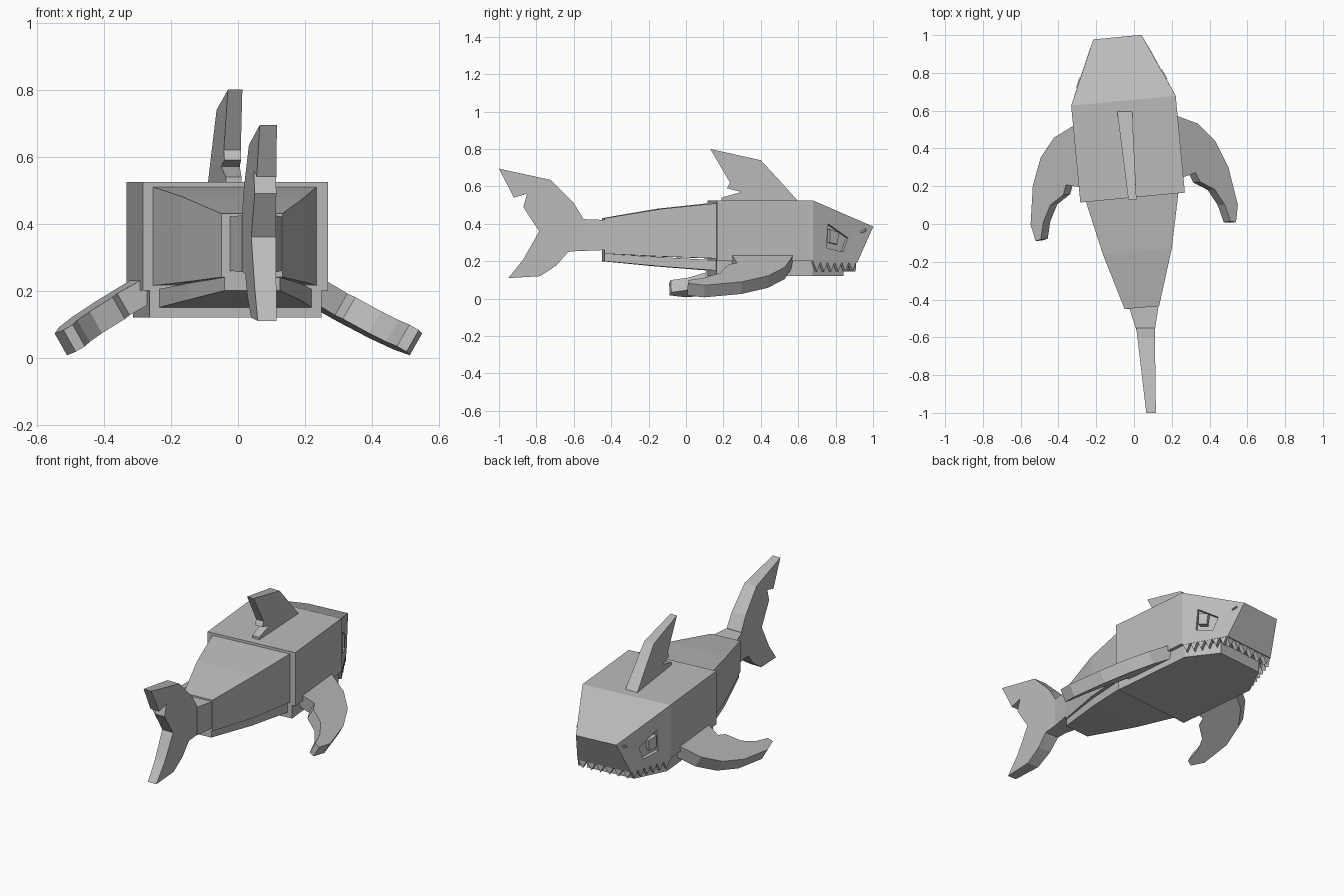
import bpy, bmesh
from math import radians
from mathutils import Matrix, Vector

if "Cube" in bpy.data.objects:
    bpy.data.objects.remove(bpy.data.objects["Cube"], do_unlink=True)

grey = bpy.data.materials.new("plain grey")
grey.use_nodes = True
grey.diffuse_color = (0.5, 0.5, 0.5, 1)
grey.node_tree.nodes["Principled BSDF"].inputs["Base Color"].default_value = (0.5, 0.5, 0.5, 1)

# The front half is turned a little, as if swimming
TURN = Matrix.Translation((-0.0075, 0.14, 0)) @ Matrix.Rotation(radians(5.4), 4, "Z")
STILL = Matrix()


def loft(name, rings, frame=STILL):
    """Skin matching closed rings of points and cap both ends."""
    bm = bmesh.new()
    loops = [[bm.verts.new(p) for p in ring] for ring in rings]
    n = len(loops[0])
    for a, b in zip(loops, loops[1:]):
        for i in range(n):
            j = (i + 1) % n
            bm.faces.new((a[i], a[j], b[j], b[i]))
    bm.faces.new(loops[0][::-1])
    bm.faces.new(loops[-1])
    bmesh.ops.recalc_face_normals(bm, faces=bm.faces)
    mesh = bpy.data.meshes.new(name)
    bm.to_mesh(mesh)
    bm.free()
    mesh.materials.append(grey)
    ob = bpy.data.objects.new(name, mesh)
    ob.matrix_world = frame
    bpy.context.collection.objects.link(ob)
    return ob


def section(left, right, y_left, y_right, low, high):
    return [(left, y_left, low), (right, y_right, low), (right, y_right, high), (left, y_left, high)]


def straight(half, y, low, high):
    return section(-half, half, y, y, low, high)


def blade(name, profile, thickness, frame=STILL):
    """Upright fin: (y, z) profile, thickness(y, z) gives its x limits."""
    sides = [[(thickness(y, z)[s], y, z) for y, z in profile] for s in (0, 1)]
    return loft(name, sides, frame)


def mix(t, a, b):
    t = min(max(t, 0), 1)
    return a + (b - a) * t


# Main body, with a slightly narrower belly below
loft("body", [straight(0.278, 0, 0.2, 0.525), straight(0.278, 0.515, 0.2, 0.525)], TURN)
loft("belly", [straight(0.258, 0, 0.12, 0.2), straight(0.258, 0.515, 0.12, 0.2)], TURN)

# Wedge head with a raked-back snout face, and the lower jaw
head = loft("head", [
    straight(0.278, 0.515, 0.19, 0.525),
    [(-0.17, 0.762, 0.19), (0.17, 0.762, 0.19), (0.128, 0.853, 0.385), (-0.128, 0.853, 0.385)],
], TURN)
loft("lower_jaw", [straight(0.258, 0.515, 0.12, 0.2), straight(0.15, 0.69, 0.12, 0.2)], TURN)


# Teeth hang from the edge of the upper jaw
def teeth(name, start, end, count):
    start, end = Vector(start), Vector(end)
    step = (end - start) / count
    inward = Vector((-step.y, step.x, 0)).normalized() * 0.025
    for i in range(count):
        a = start + step * i
        tip = a + step * 0.5 - Vector((0, 0, 0.05))
        ring = [a, a + step, tip]
        loft(f"{name}_{i + 1}", [ring, [p + inward for p in ring]], TURN)


teeth("left_tooth", (0.276, 0.517, 0.195), (0.17, 0.757, 0.195), 6)
teeth("front_tooth", (0.17, 0.757, 0.195), (-0.17, 0.757, 0.195), 6)
teeth("right_tooth", (-0.17, 0.757, 0.195), (-0.276, 0.517, 0.195), 6)


# Eyes and nostrils, set in sockets on the slanting cheeks
def cheek_prism(name, outline, side, deep, out):
    def place(y, z, d):
        return (side * (0.278 - 0.444 * (y - 0.515) + 0.914 * d), y + 0.406 * d, z)
    return loft(name, [[place(y, z, d) for y, z in outline] for d in (deep, out)], TURN)


SOCKET = [(0.60, 0.40), (0.711, 0.325), (0.682, 0.25), (0.59, 0.27)]
PUPIL = [(0.606, 0.37), (0.657, 0.355), (0.65, 0.29), (0.606, 0.30)]
NOSTRIL = [(0.785, 0.36), (0.812, 0.375), (0.812, 0.36), (0.785, 0.35)]
for side, label in ((1, "left"), (-1, "right")):
    for part, outline, deep in (("eye_socket", SOCKET, -0.02), ("nostril", NOSTRIL, -0.012)):
        cutter = cheek_prism(f"{label}_{part}_cutter", outline, side, deep, 0.05)
        cutter.hide_render = True
        cutter.hide_set(True)
        cut = head.modifiers.new(f"{label}_{part}", "BOOLEAN")
        cut.object = cutter
        cut.operation = "DIFFERENCE"
        cut.solver = "EXACT"
    cheek_prism(f"{label}_eye", PUPIL, side, -0.025, 0.006)

# Bake the cuts into the head and drop the cutters
bpy.context.view_layer.update()
graph = bpy.context.evaluated_depsgraph_get()
carved = bpy.data.meshes.new_from_object(head.evaluated_get(graph))
head.modifiers.clear()
head.data = carved
for ob in [o for o in bpy.data.objects if o.name.endswith("_cutter")]:
    bpy.data.objects.remove(ob, do_unlink=True)

# Tapering rear body in an upper and a lower piece
loft("rear_body", [
    section(-0.255, 0.235, 0.12, 0.165, 0.215, 0.51),
    section(-0.165, 0.20, -0.16, -0.13, 0.225, 0.48),
    section(-0.05, 0.133, -0.45, -0.435, 0.24, 0.43),
])
loft("rear_belly", [
    section(-0.235, 0.22, 0.12, 0.165, 0.15, 0.205),
    section(-0.15, 0.185, -0.16, -0.13, 0.172, 0.222),
    section(-0.04, 0.125, -0.45, -0.435, 0.20, 0.24),
])

# Tail stalk and crescent tail fin
loft("tail_stalk", [
    section(-0.03, 0.132, -0.43, -0.42, 0.26, 0.42),
    section(0.012, 0.112, -0.56, -0.55, 0.255, 0.425),
])
TAIL = [(-0.55, 0.43), (-0.60, 0.51), (-0.725, 0.635), (-1.0, 0.695), (-0.92, 0.54), (-0.85, 0.56),
        (-0.87, 0.49), (-0.785, 0.36), (-0.87, 0.21), (-0.95, 0.11), (-0.78, 0.12), (-0.69, 0.18),
        (-0.63, 0.25), (-0.55, 0.257)]


def tail_width(y, z):
    t = (-0.55 - y) / 0.45
    return mix(t, 0.012, 0.065), mix(t, 0.11, 0.116)


blade("tail_fin", TAIL, tail_width)

# Dorsal fin with a notched trailing edge
DORSAL = [(0.60, 0.52), (0.52, 0.61), (0.40, 0.74), (0.13, 0.80), (0.235, 0.62), (0.22, 0.59),
          (0.295, 0.57), (0.19, 0.54), (0.19, 0.52)]


def dorsal_width(y, z):
    t = (0.6 - y) / 0.46
    return mix(t, -0.09, -0.03), mix(t, -0.01, 0.013)


blade("dorsal_fin", DORSAL, dorsal_width)

# Curved side fins sloping down and outward
FIN = [(0.267, 0.412), (0.383, 0.356), (0.464, 0.258), (0.52, 0.112), (0.551, -0.092), (0.533, -0.181),
       (0.505, -0.175), (0.482, -0.083), (0.437, 0.002), (0.364, 0.049), (0.345, 0.10), (0.256, 0.076)]
for side, label in ((1, "left"), (-1, "right")):
    top = [(side * x, y, 0.235 - 0.58 * (x - 0.27)) for x, y in FIN]
    under = [(x - side * 0.037, y, z - 0.065) for x, y, z in top]
    loft(f"{label}_side_fin", [top, under], TURN)
